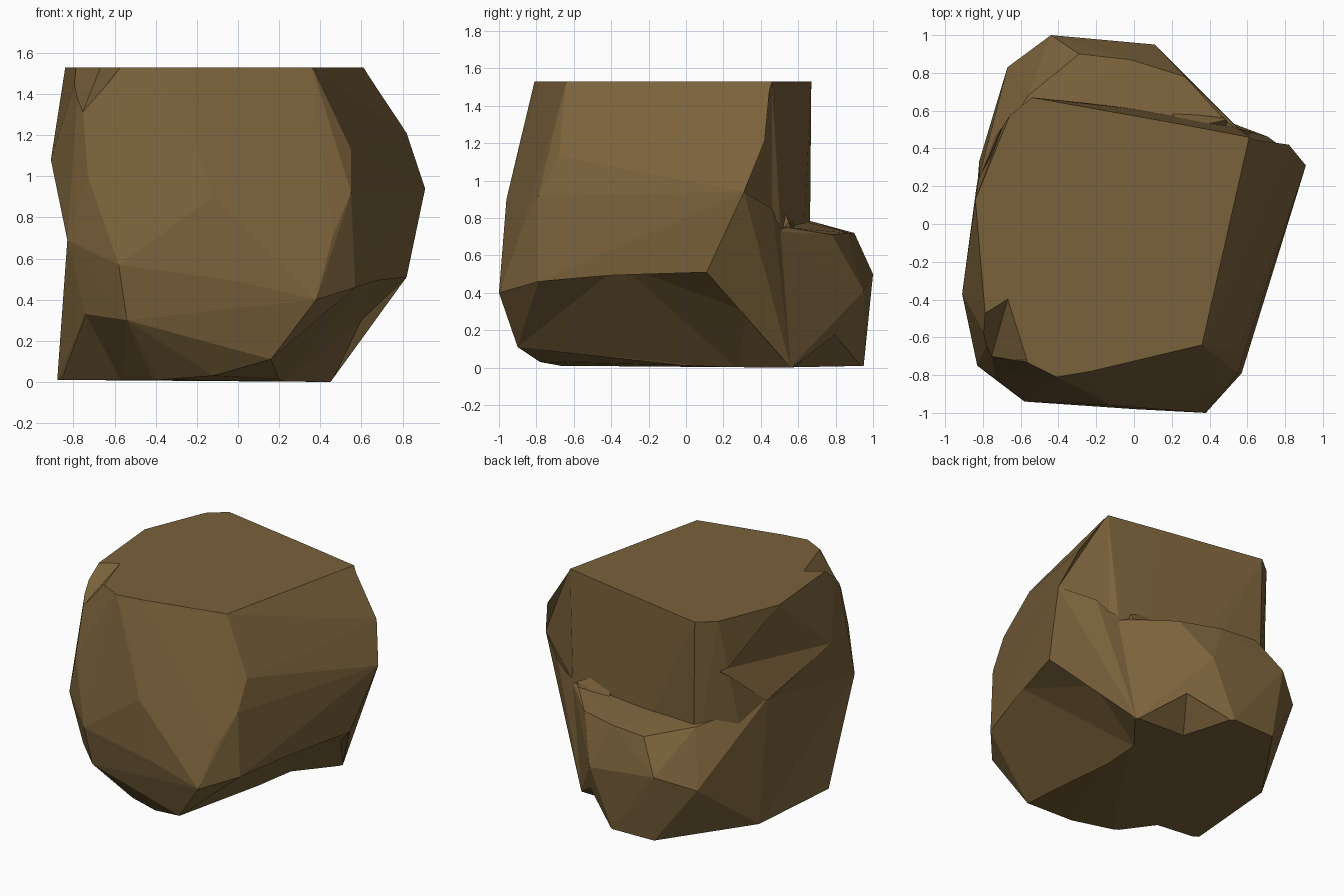
import bpy, bmesh

stone = bpy.data.materials.new("brown_stone")
stone.diffuse_color = (0.195, 0.122, 0.044, 1)


def hull(name, points):
    """Flat-faced convex chunk wrapped around a handful of corner points."""
    bm = bmesh.new()
    for p in points:
        bm.verts.new(p)
    res = bmesh.ops.convex_hull(bm, input=bm.verts)
    loose = {g for g in res["geom_interior"] + res["geom_unused"]
             if isinstance(g, bmesh.types.BMVert)}
    bmesh.ops.delete(bm, geom=list(loose), context='VERTS')
    bmesh.ops.recalc_face_normals(bm, faces=bm.faces)
    me = bpy.data.meshes.new(name)
    bm.to_mesh(me)
    bm.free()
    me.materials.append(stone)
    ob = bpy.data.objects.new(name, me)
    bpy.context.collection.objects.link(ob)
    return ob


def combine(target, other, operation):
    """Boolean another chunk into the target, then discard the chunk."""
    mod = target.modifiers.new(operation, 'BOOLEAN')
    mod.operation, mod.object, mod.solver = operation, other, 'EXACT'
    bpy.context.view_layer.objects.active = target
    bpy.ops.object.modifier_apply(modifier=mod.name)
    bpy.data.objects.remove(other, do_unlink=True)


# Flat cut top of the boulder
T = 1.53
top = [(x, y, T) for x, y in [
    (-.54, .67), (.24, .53), (.61, .46), (.37, -.38), (.36, -.64), (.02, -.68),
    (-.23, -.78), (-.41, -.81), (-.55, -.74), (-.77, -.62), (-.79, -.45),
    (-.84, .13), (-.66, .57)]]
# Front facets
front = [(.55, -.68, 1.13), (.55, -.79, .92), (.46, -.89, .71), (.38, -1, .40),
         (0, -.98, .49), (-.12, -.96, .9), (-.2, -.9, 1.14), (-.58, -.94, .57),
         (-.73, -.82, 1.0), (-.83, -.75, .69), (-.54, -.9, .3), (-.74, -.72, .33)]
# Side and back-wall facets
sides = [(-.91, -.37, 1.08), (-.64, .56, 1.16),
         (.70, .44, 1.39), (.82, .42, 1.21), (.91, .31, .94), (.82, .11, .51),
         (.66, -.35, .55), (.57, -.79, .46), (.6, .32, .3),
         (-.52, .66, .4), (-.05, .62, .5), (.45, .53, .6), (.6, .46, .73)]
# Underside
base = [(-.88, -.38, .01), (-.82, .33, .01), (-.38, -.67, .01),
        (-.12, -.78, .03), (.16, -.9, .11), (.45, .56, 0)]
rock = hull("boulder", top + front + sides + base)

# Ledge jutting out low at the back
ledge = hull("back_ledge", [
    (-.82, .25, .88), (-.56, .68, .78), (-.29, .9, .72), (-.02, .87, .72),
    (.27, .78, .71), (.49, .54, .75), (.6, .46, .73), (-.67, .83, .40),
    (-.44, 1, .5), (.11, .95, .41), (.2, .78, .2), (-.07, .95, .01),
    (-.4, .94, .01), (-.82, .33, .01), (.45, .56, 0), (.6, .32, .3), (0, 0, .3)])

# Hollows broken out of the main boulder before the ledge is joined on
hollows = {
    "back_right_hollow": [
        (.61, .46, T + .01), (.6, .46, .74), (.82, .42, 1.21), (.91, .31, .94),
        (.9, .7, 1.2), (.5, .56, .8)],
    "back_left_hollow": [
        (-.84, .13, T), (-.64, .56, 1.16), (-.91, -.37, 1.08),
        (-.82, .25, .88), (-1.1, .4, 1.1)],
    "left_hollow": [
        (-.91, -.37, 1.08), (-.83, -.75, .69), (-.82, .25, .88),
        (-.88, -.38, .0), (-.82, .34, .0), (-1.2, -.2, .6)],
}
for name, pts in hollows.items():
    combine(rock, hull(name, pts), 'DIFFERENCE')
combine(rock, ledge, 'UNION')

# Small chip of stone where ledge meets wall
chip = hull("ledge_chip", [(.49, .48, .7), (.23, .5, .9), (.49, .55, .78),
                           (.2, .6, .73), (.23, .4, .7), (.45, .58, .7)])
combine(rock, chip, 'UNION')

# Undercuts around the foot and the notch in the top left edge
cuts = {
    "right_undercut": [
        (.57, -.79, .46), (.66, -.35, .55), (.82, .11, .51), (.6, .32, .3),
        (.45, .56, -.01), (.22, .28, -.01), (.15, -.42, 0), (.16, -.9, .11),
        (.95, -.3, .1), (.8, -1, 0), (.8, .2, -.1), (.2, -.5, -.1)],
    "back_undercut": [
        (.45, .56, -.01), (-.07, .95, -.01), (.05, .56, -.02),
        (.2, .78, .2), (.3, .9, -.01)],
    "front_left_undercut": [
        (-.88, -.38, -.01), (-.74, -.72, .33), (-.54, -.9, .3),
        (-.38, -.67, -.01), (-.56, -.42, -.01), (-.9, -1, 0)],
    "top_notch": [
        (-.66, -.37, T + .02), (-.55, -.72, T + .02), (-.79, -.45, T + .02),
        (-.76, -.72, 1.3), (-.9, -.95, 1.4), (-.95, -.55, T + .02),
        (-.75, -1.0, T + .02)],
}
for name, pts in cuts.items():
    combine(rock, hull(name, pts), 'DIFFERENCE')

for p in rock.data.polygons:
    p.use_smooth = False
